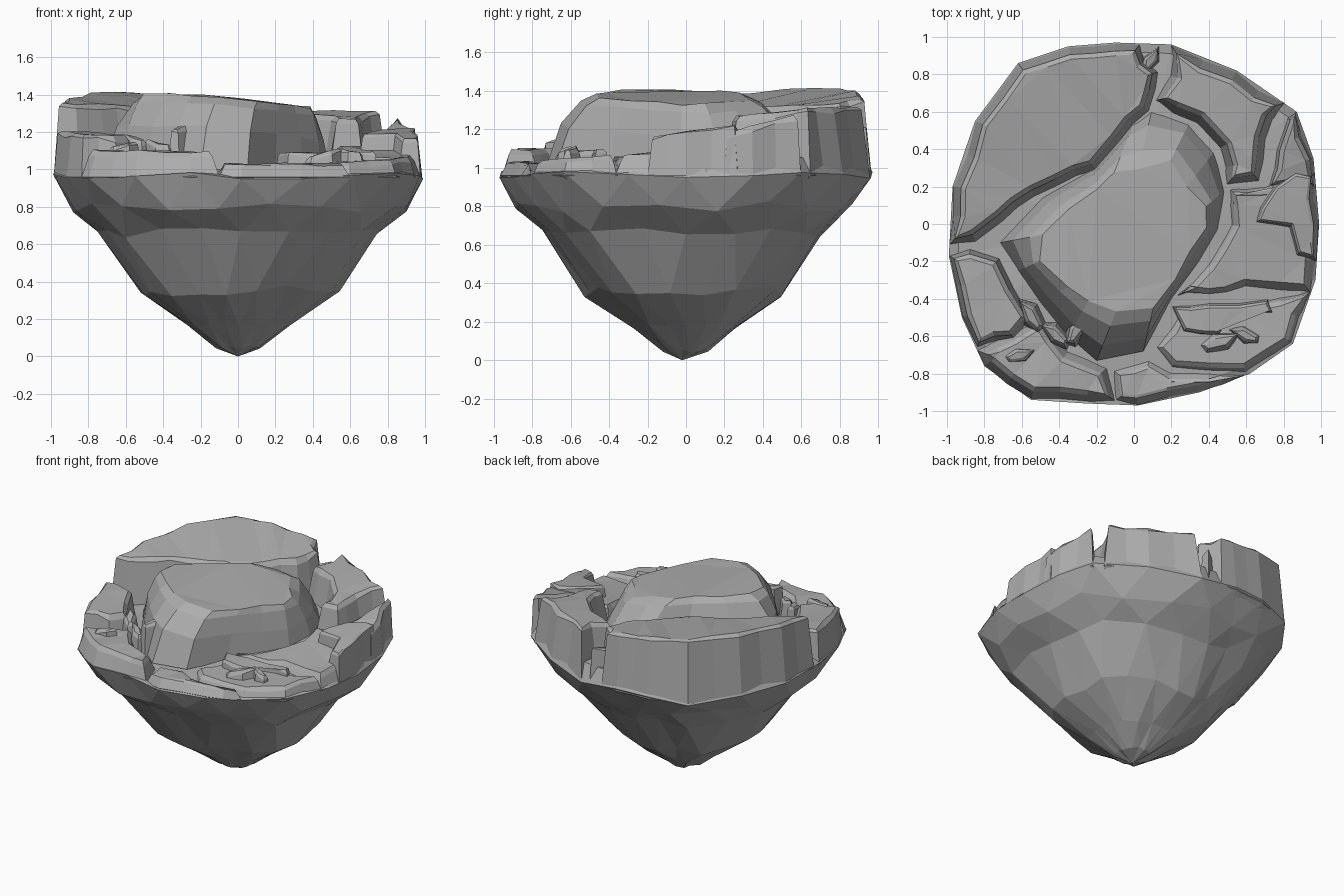
import bpy, bmesh, math, random
from mathutils import Vector

random.seed(4)
if "Cube" in bpy.data.objects:
    bpy.data.objects.remove(bpy.data.objects["Cube"])

# Single stone colour
stone = bpy.data.materials.new("grey_stone")
stone.use_nodes = True
stone.diffuse_color = (0.42, 0.42, 0.42, 1)
stone.node_tree.nodes["Principled BSDF"].inputs["Base Color"].default_value = (0.42, 0.42, 0.42, 1)


def finish(bm, name):
    bmesh.ops.recalc_face_normals(bm, faces=bm.faces)
    mesh = bpy.data.meshes.new(name)
    bm.to_mesh(mesh)
    bm.free()
    mesh.materials.append(stone)
    obj = bpy.data.objects.new(name, mesh)
    bpy.context.collection.objects.link(obj)


def bridge(bm, low, high):
    n = len(low)
    for i in range(n):
        j = (i + 1) % n
        bm.faces.new((low[i], low[j], high[j], high[i]))


def jit(amount):
    return random.uniform(-amount, amount)


def subdivide(pts, wobble):
    """Add a slightly displaced midpoint on each long side."""
    out = []
    for a, b in zip(pts, pts[1:] + pts[:1]):
        a, b = Vector(a), Vector(b)
        out.append(a)
        if (b - a).length > 0.2:
            side = Vector((a.y - b.y, b.x - a.x)).normalized()
            out.append((a + b) / 2 + side * jit(wobble))
    return out


def inset(pts, dist):
    """Move each corner of a counter-clockwise outline inwards."""
    out, n = [], len(pts)
    for i, p in enumerate(pts):
        t1, t2 = (p - pts[i - 1]).normalized(), (pts[(i + 1) % n] - p).normalized()
        normal = Vector((-t1.y - t2.y, t1.x + t2.x))
        out.append(p + normal.normalized() * dist if normal.length > 0.01 else p)
    return out


def slab(name, pts, height, slope=(0, 0), lean=0.03, chamfer=0.025):
    """Broken rock slab: root buried in the underside, leaning walls, chamfered edge, tilted top."""
    pts = subdivide(pts, 0.015)
    bm = bmesh.new()

    def ring(outline, level, rough):
        return [bm.verts.new((p.x, p.y, level(p) + jit(rough))) for p in outline]

    def top(p):
        return height + slope[0] * p.x + slope[1] * p.y

    root = ring([p * 0.88 for p in pts], lambda p: 0.86, 0)
    foot = ring([p * 0.995 for p in pts], lambda p: 0.96, 0)
    edge = ring(inset(pts, lean), lambda p: top(p) - chamfer, 0.012)
    crown = ring(inset(pts, lean + chamfer), top, 0.006)
    for low, high in ((root, foot), (foot, edge), (edge, crown)):
        bridge(bm, low, high)
    cap = bm.faces.new(crown)
    bm.faces.new(root[::-1])
    bmesh.ops.triangulate(bm, faces=[cap])
    finish(bm, name)


# Tapered underside made of staggered rings of large facets, fuller at the front
outline = [(.99, 0), (.96, .35), (.87, .6), (.55, .82), (.2, .96), (-.1, .97), (-.35, .95), (-.62, .86),
           (-.85, .55), (-.97, .2), (-.99, -.17), (-.92, -.5), (-.8, -.76), (-.55, -.94), (-.25, -.96),
           (.02, -.97), (.35, -.9), (.62, -.8), (.85, -.64), (.97, -.3)]
rim = [Vector(p) for p in outline]
n = len(rim)
bm = bmesh.new()
rings = []
for k, (z, size) in enumerate([(.05, .12), (.17, .28), (.35, .53), (.66, .75), (.8, .89)]):
    row = []
    for i, p in enumerate(rim):
        q = p.lerp(rim[(i + 1) % n], 0.5) if k % 2 == 0 else p
        s = size * (1 + jit(.03) - .025 * q.y + .015 * q.x)
        row.append(bm.verts.new((q.x * s, q.y * s, z + jit(.03 if k > 1 else .01))))
    rings.append(row)
rings.append([bm.verts.new((p.x, p.y, .965 + jit(.02))) for p in rim])
for k, (low, high) in enumerate(zip(rings, rings[1:])):
    for i in range(n):
        j = (i + 1) % n
        if k % 2 == 0:
            bm.faces.new((low[i], low[j], high[j]))
            bm.faces.new((low[i], high[j], high[i]))
        else:
            bm.faces.new((low[i], low[j], high[i]))
            bm.faces.new((low[j], high[j], high[i]))
tip = bm.verts.new((0, -.02, 0))
for i in range(n):
    bm.faces.new((tip, rings[0][(i + 1) % n], rings[0][i]))
# ledge floor closing the top
floor = [bm.verts.new((p.x * .95, p.y * .95, 1.02 + .05 * p.y + jit(.01))) for p in rim]
bridge(bm, rings[-1], floor)
middle = bm.verts.new((0, 0, 1.05))
for i in range(n):
    bm.faces.new((floor[i], floor[(i + 1) % n], middle))
finish(bm, "rock_underside")

# Central plateau: foot, shoulder, brow and top rows
foot = [(-.72, -.1), (-.5, .14), (-.22, .3), (0, .55), (.1, .63), (.3, .55), (.44, .4), (.49, .18), (.45, -.03),
        (.35, -.2), (.2, -.4), (.05, -.68), (-.2, -.73), (-.35, -.6), (-.5, -.42), (-.62, -.25)]
crest = [(-.5, -.06), (-.36, .08), (-.2, .19), (-.1, .29), (.03, .31), (.2, .35), (.29, .21), (.39, .1), (.39, -.02),
         (.3, -.15), (.22, -.3), (.1, -.46), (-.1, -.48), (-.25, -.42), (-.36, -.34), (-.51, -.2)]
bm = bmesh.new()
rows = []
for blend, drop in ((0, None), (.32, .17), (.74, .04), (1.05, 0)):
    row = []
    for a, b in zip(foot, crest):
        p = Vector(a).lerp(Vector(b), blend)
        z = 1.0 if drop is None else 1.4 - .13 * max(0, p.x + .15) - drop + jit(.008)
        row.append(bm.verts.new((p.x, p.y, z)))
    rows.append(row)
for low, high in zip(rows, rows[1:]):
    bridge(bm, low, high)
cap = bm.faces.new(rows[-1])
bm.faces.new(rows[0][::-1])
bmesh.ops.triangulate(bm, faces=[cap])
finish(bm, "central_plateau")

# Large slabs around the plateau, the biggest rising towards its outer rim
slab("back_left_slab", [(-.99, -.11), (-.85, -.1), (-.7, .01), (-.53, .14), (-.4, .2), (-.2, .28), (-.07, .43),
                        (.09, .6), (.14, .82), (.07, .88), (.03, .965), (-.1, .97), (-.35, .95), (-.62, .86),
                        (-.85, .55), (-.97, .2)], 1.25, (-.12, .12), lean=.045)
slab("back_right_slab", [(.2, .58), (.33, .53), (.45, .4), (.49, .2), (.68, .22), (.72, .45), (.81, .65),
                         (.55, .82), (.2, .96), (.18, .8), (.1, .66)], 1.23, (.03, .09), lean=.055)
slab("right_back_slab", [(.72, .2), (.97, .2), (.96, .35), (.87, .6), (.82, .57), (.76, .4)], 1.13, (0, .25), lean=.02)
slab("right_upper_slab", [(.64, 0), (.82, -.03), (.86, -.18), (.98, -.2), (.99, 0), (.97, .27), (.86, .3),
                          (.74, .22), (.66, .1)], 1.17, (.02, .13), chamfer=.015)
slab("right_lower_slab", [(.2, -.4), (.4, -.41), (.6, -.36), (.95, -.37), (.98, -.2), (.98, .1), (.9, .28),
                          (.7, .22), (.5, .2), (.5, 0), (.38, -.2)], 1.1, (0, .12), lean=.04)
slab("left_slab", [(-.99, -.17), (-.92, -.5), (-.84, -.66), (-.64, -.62), (-.55, -.5), (-.64, -.34), (-.72, -.18),
                   (-.88, -.13)], 1.19, (-.03, .05))

# Low ledges along the front
slab("front_left_ledge", [(-.84, -.68), (-.8, -.76), (-.55, -.94), (-.25, -.96), (-.1, -.95), (-.14, -.77),
                          (-.35, -.68), (-.5, -.5), (-.66, -.58)], 1.11, (-.01, .02), lean=.045)
slab("front_right_ledge", [(.1, -.66), (.2, -.78), (.6, -.8), (.85, -.64), (.95, -.36), (.6, -.42), (.25, -.44)],
     1.055, (.03, .05))
slab("front_rim_ledge", [(-.1, -.95), (.02, -.97), (.35, -.9), (.6, -.81), (.2, -.79), (.08, -.72), (-.12, -.78)],
     1.03, lean=.04, chamfer=.015)
slab("front_step", [(.2, -.44), (.26, -.58), (.46, -.6), (.52, -.5), (.75, -.48), (.72, -.4), (.4, -.42)],
     1.09, lean=.015, chamfer=.015)

# Broken shards leaning on the plateau and ledges: x, y, length, direction, top
shards = [(-.55, -.5, .13, 2.2, 1.17), (-.31, -.57, .12, 1.1, 1.23), (-.42, -.6, .12, 2.5, 1.14),
          (-.62, -.7, .11, .3, 1.13), (.45, -.63, .14, .4, 1.09), (.6, -.6, .11, 2.8, 1.1),
          (.08, .87, .1, 1.0, 1.2)]
for i, (x, y, length, turn, z) in enumerate(shards):
    along = Vector((math.cos(turn), math.sin(turn))) * length
    across = Vector((-along.y, along.x)) * .55
    spot = Vector((x, y))
    corners = [spot + along, spot + across * .9, spot - along * .8 + across * .4, spot - along * .7 - across * .6,
               spot + along * .3 - across]
    tilt = along * 2
    slab(f"broken_shard_{i + 1}", corners, z - tilt.dot(spot), tilt, length * .2, length * .15)
